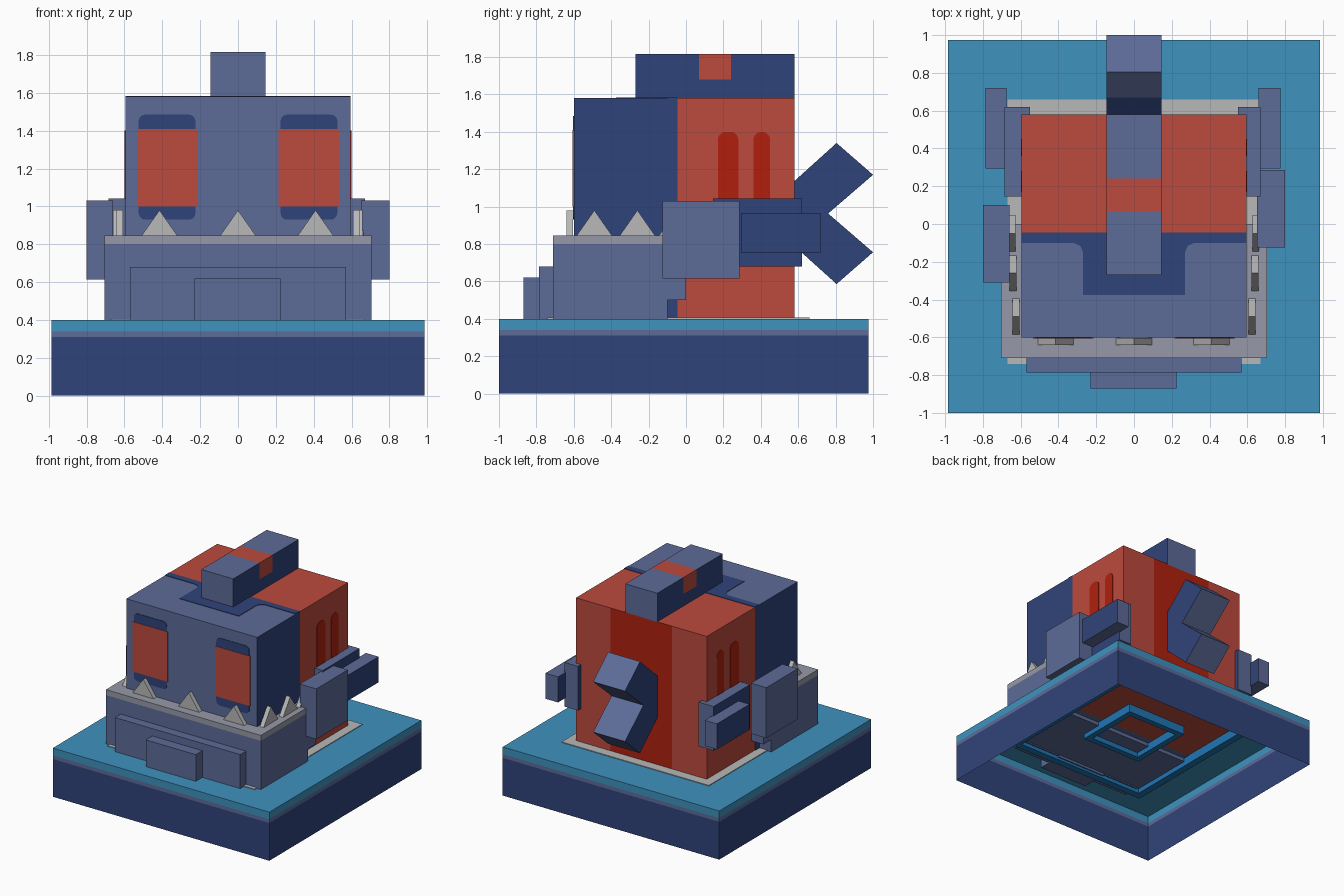
import bpy
import bmesh
from math import cos, sin, pi
from mathutils import Vector

start = bpy.data.objects.get("Cube")
if start:
    bpy.data.objects.remove(start)


def material(name, r, g, b):
    m = bpy.data.materials.new(name)
    colour = [(c / 255 / 12.92) if c < 11 else ((c / 255 + 0.055) / 1.055) ** 2.4 for c in (r, g, b)] + [1]
    m.diffuse_color = colour
    m.use_nodes = True
    m.node_tree.nodes["Principled BSDF"].inputs["Base Color"].default_value = colour
    return m


SLATE = material("slate blue", 93, 107, 152)
NAVY = material("navy", 48, 68, 122)
WATER = material("light blue", 62, 146, 190)
BLUE = material("strong blue", 32, 118, 180)
RED = material("brick red", 188, 74, 61)
DEEP = material("deep red", 176, 32, 13)
PALE = material("light grey", 184, 184, 184)
RIM = material("blue grey", 150, 154, 168)


def finish(name, bm, mats, rule=None, cuts=()):
    """Cut along (axis, position) planes, colour faces by rule and store the object."""
    for axis, at in cuts:
        n = Vector((0, 0, 0))
        n[axis] = 1
        bmesh.ops.bisect_plane(bm, geom=bm.verts[:] + bm.edges[:] + bm.faces[:],
                               plane_co=n * at, plane_no=n)
    bmesh.ops.recalc_face_normals(bm, faces=bm.faces[:])
    bm.normal_update()
    if rule:
        for f in bm.faces:
            f.material_index = mats.index(rule(f.calc_center_median(), f.normal))
    me = bpy.data.meshes.new(name)
    bm.to_mesh(me)
    bm.free()
    for m in mats:
        me.materials.append(m)
    ob = bpy.data.objects.new(name, me)
    bpy.context.collection.objects.link(ob)
    return ob


def prism(name, pts, axis, lo, hi, mats, rule=None, cuts=()):
    """Extrude a 2D outline along an axis."""
    bm = bmesh.new()
    verts = []
    for a, b in pts:
        co = [a, b]
        co.insert(axis, lo)
        verts.append(bm.verts.new(co))
    face = bm.faces.new(verts)
    ext = bmesh.ops.extrude_face_region(bm, geom=[face])
    move = Vector((0, 0, 0))
    move[axis] = hi - lo
    bmesh.ops.translate(bm, vec=move, verts=[v for v in ext["geom"] if isinstance(v, bmesh.types.BMVert)])
    return finish(name, bm, mats, rule, cuts)


def box(name, x, y, z, mats, rule=None, cuts=()):
    pts = [(x[0], y[0]), (x[1], y[0]), (x[1], y[1]), (x[0], y[1])]
    return prism(name, pts, 2, z[0], z[1], mats, rule, cuts)


def rounded(a0, a1, b0, b1, r, steps=5):
    """Rounded rectangle outline."""
    pts = []
    corners = [(a1 - r, b1 - r), (a0 + r, b1 - r), (a0 + r, b0 + r), (a1 - r, b0 + r)]
    for k, (a, b) in enumerate(corners):
        for i in range(steps + 1):
            t = (k + i / steps) * pi / 2
            pts.append((a + r * cos(t), b + r * sin(t)))
    return pts


def side_navy(c, n):
    return NAVY if abs(n.x) > 0.5 else SLATE


# Hollow base: banded walls, open underneath
bm = bmesh.new()
bmesh.ops.create_cube(bm, size=1)
bmesh.ops.scale(bm, vec=(1.97, 1.975, 0.4), verts=bm.verts[:])
bmesh.ops.translate(bm, vec=(0, -0.0125, 0.2), verts=bm.verts[:])
bmesh.ops.delete(bm, geom=[f for f in bm.faces if f.normal.z < -0.5], context="FACES")
finish("base", bm, [NAVY, SLATE, WATER],
       lambda c, n: NAVY if c.z < 0.31 else SLATE if c.z < 0.34 else WATER,
       [(2, 0.31), (2, 0.34)])


# Frames on the underside of the base
def frame(name, hx, y0, y1, w, z):
    for s, side in ((1, "left"), (-1, "right")):
        box(f"{name}_{side}", sorted((s * hx, s * (hx - w))), (y0, y1), z, [BLUE])
    box(f"{name}_front", (w - hx, hx - w), (y0, y0 + w), z, [BLUE])
    box(f"{name}_back", (w - hx, hx - w), (y1 - w, y1), z, [BLUE])


frame("outer_under_frame", 0.66, -0.72, 0.65, 0.06, (0.32, 0.398))
frame("inner_under_frame", 0.28, -0.28, 0.28, 0.05, (0.32, 0.398))

# Pale ground slab
box("ground_slab", (-0.67, 0.67), (-0.74, 0.66), (0.398, 0.406), [PALE])


# Main body
def body_rule(c, n):
    if n.y < -0.5:
        return SLATE
    if n.y > 0.5:
        return DEEP if abs(c.x) < 0.28 else RED
    if c.y > -0.045:
        return RED
    return NAVY if abs(n.x) > 0.5 else SLATE


box("body", (-0.595, 0.595), (-0.6, 0.58), (0.39, 1.58), [SLATE, NAVY, RED, DEEP], body_rule,
    [(0, -0.28), (0, 0.28), (1, -0.045)])

# Navy trim on the roof
half = [(0.595, -0.045), (0.595, -0.1), (0.32, -0.1), (0.285, -0.115), (0.27, -0.15), (0.27, -0.375)]
prism("roof_trim", half + [(-x, y) for x, y in reversed(half)], 2, 1.578, 1.584, [NAVY])

# Eyes and side windows
for s, side in ((1, "left"), (-1, "right")):
    mid = s * 0.375
    prism(f"eye_socket_{side}", rounded(mid - 0.15, mid + 0.15, 0.93, 1.485, 0.035), 1,
          -0.604, -0.598, [NAVY])
    box(f"eye_{side}", (mid - 0.16, mid + 0.16), (-0.607, -0.599), (1.0, 1.41), [RED])
    for i, (y0, y1) in enumerate(((0.17, 0.28), (0.36, 0.45))):
        prism(f"side_window_{side}_{i}", rounded(y0, y1, 0.95, 1.4, 0.044), 0,
              s * 0.593, s * 0.599, [DEEP])

# Crest with a red band
box("crest", (-0.145, 0.145), (-0.27, 0.58), (1.575, 1.815), [SLATE, NAVY, RED],
    lambda c, n: RED if 0.07 < c.y < 0.24 and c.z > 1.68 else side_navy(c, n),
    [(1, 0.07), (1, 0.24), (2, 1.68)])

# Lower jaw with a grey rim, and two stepped chin plates
jaw = [(-0.71, 0.36), (-0.1, 0.36), (-0.1, 0.5), (0, 0.5), (0, 0.845), (-0.71, 0.845)]
prism("jaw", jaw, 0, -0.705, 0.705, [SLATE, RIM],
      lambda c, n: RIM if c.z > 0.8 else SLATE, [(2, 0.8)])
box("chin_plate_wide", (-0.57, 0.57), (-0.785, -0.65), (0.35, 0.68), [SLATE])
box("chin_plate_narrow", (-0.23, 0.225), (-0.87, -0.65), (0.34, 0.62), [SLATE])
for s, side in ((1, "left"), (-1, "right")):
    box(f"body_foot_{side}", sorted((s * 0.59, s * 0.6)), (-0.1, -0.045), (0.39, 0.51), [NAVY])


# Teeth
def tooth(name, along, axis, depth):
    pts = [(along - 0.098, 0.84), (along + 0.098, 0.84), (along, 0.98)]
    prism(name, pts, axis, depth - 0.018, depth + 0.018, [PALE])


for i, x in enumerate((-0.415, 0, 0.41)):
    tooth(f"front_tooth_{i}", x, 1, -0.622)
for s, side in ((1, "left"), (-1, "right")):
    for i, (y, x) in enumerate(((-0.49, 0.625), (-0.26, 0.64), (-0.05, 0.645))):
        tooth(f"side_tooth_{side}_{i}", y, 0, s * x)

# Side pods: hand panel, shoulder block and rear block
for s, side, shift, inner, mid, outer in ((1, "left", 0, 0.65, 0.67, 0.775),
                                          (-1, "right", -0.185, 0.66, 0.685, 0.785)):
    box(f"hand_panel_{side}", sorted((s * inner, s * 0.8)), (-0.125 + shift, 0.285 + shift),
        (0.615, 1.03), [SLATE])
    box(f"shoulder_block_{side}", sorted((s * 0.55, s * mid)), (0.145, 0.62), (0.68, 1.043),
        [SLATE, NAVY], side_navy)
    box(f"rear_block_{side}", sorted((s * (mid - 0.01), s * outer)), (0.295, 0.72), (0.755, 0.965),
        [SLATE, NAVY], side_navy)

# Forked tail
upper = [(0.55, 1.11), (0.805, 1.34), (1.0, 1.17)]
tail = upper + [(0.76, 0.963)] + [(y, 1.926 - z) for y, z in reversed(upper)]
prism("forked_tail", tail, 0, -0.145, 0.145, [SLATE, NAVY],
      lambda c, n: NAVY if c.y < 0.67 else side_navy(c, n), [(1, 0.67)])
